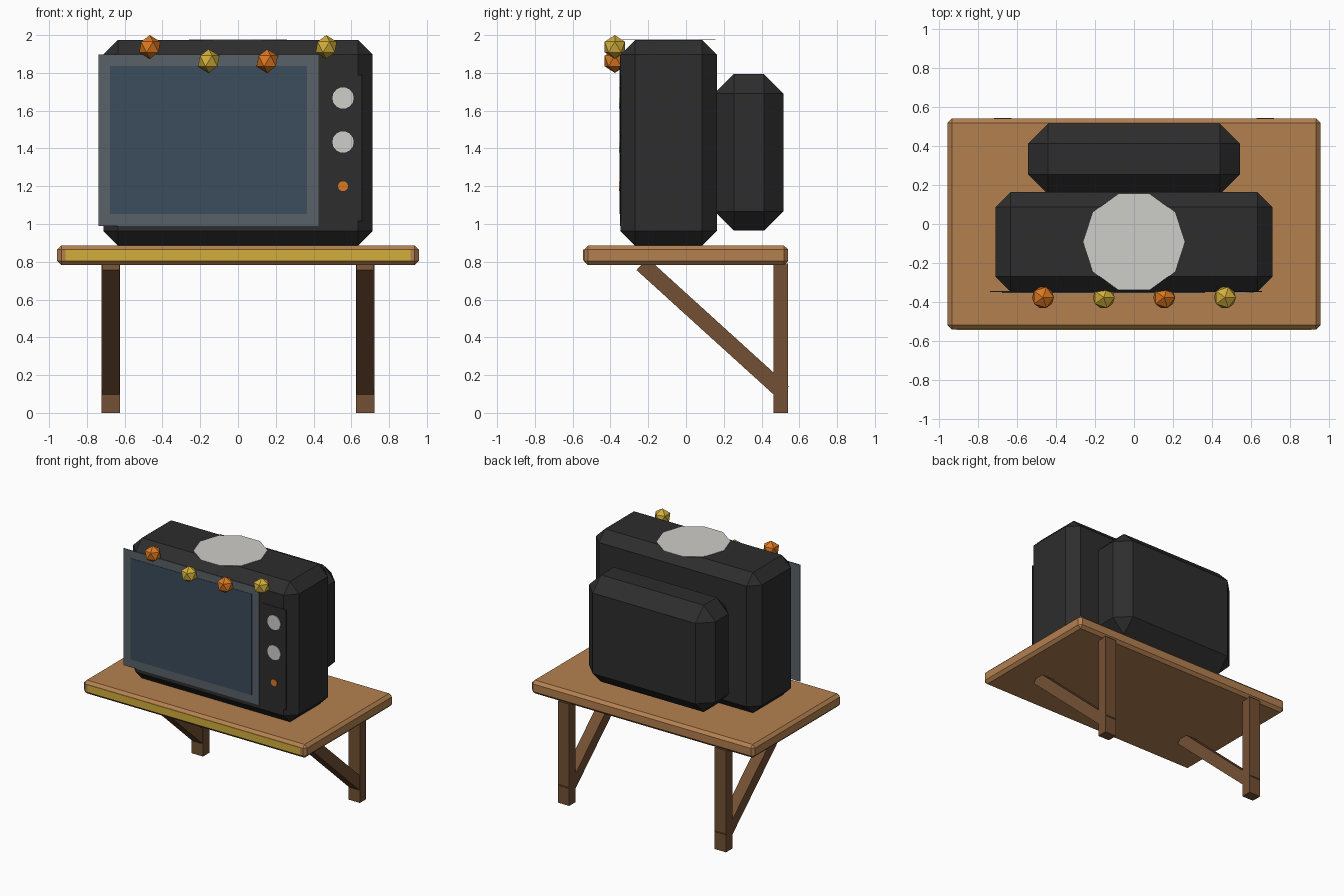
import bpy, bmesh, math
from mathutils import Matrix, Vector

if "Cube" in bpy.data.objects:
    bpy.data.objects.remove(bpy.data.objects["Cube"])


def material(name, hexcol):
    def lin(c):
        c /= 255
        return c / 12.92 if c <= 0.04045 else ((c + 0.055) / 1.055) ** 2.4
    m = bpy.data.materials.new(name)
    m.diffuse_color = [lin(int(hexcol[i:i + 2], 16)) for i in (0, 2, 4)] + [1]
    m.use_nodes = True
    m.node_tree.nodes["Principled BSDF"].inputs["Base Color"].default_value = m.diffuse_color
    return m


CASE = material("charcoal case", "2d2d2d")
BEZEL = material("grey bezel", "596168")
SCREEN = material("blue grey screen", "3c4c5c")
SILVER = material("silver", "cecdc9")
WOOD = material("light wood", "b48050")
DARK_WOOD = material("dark wood", "735034")
GOLD = material("gold", "d2ae3a")
ORANGE = material("orange", "dc7820")


def finish(name, bm, mat):
    me = bpy.data.meshes.new(name)
    bmesh.ops.recalc_face_normals(bm, faces=bm.faces)
    bm.to_mesh(me)
    bm.free()
    me.materials.append(mat)
    ob = bpy.data.objects.new(name, me)
    bpy.context.collection.objects.link(ob)
    return ob


def box(name, x, y, z, mat, chamfer=0):
    """Box from (min, max) ranges, with an optional one-step chamfer."""
    bm = bmesh.new()
    bmesh.ops.create_cube(bm, size=1)
    for v in bm.verts:
        v.co = [r[0] + (c + 0.5) * (r[1] - r[0]) for c, r in zip(v.co, (x, y, z))]
    if chamfer:
        bmesh.ops.bevel(bm, geom=bm.edges[:], offset=chamfer, segments=1,
                        profile=0.5, affect='EDGES')
    return finish(name, bm, mat)


def disc(name, centre, radius, sides, mat, depth=0.004, facing_front=True):
    bm = bmesh.new()
    rot = Matrix.Rotation(math.pi / 2, 4, 'X') if facing_front else Matrix()
    bmesh.ops.create_cone(bm, cap_ends=True, segments=sides, radius1=radius,
                          radius2=radius, depth=depth)
    # put the first corner on the +x axis
    first = max(bm.verts, key=lambda v: v.co.x).co
    turn = Matrix.Rotation(-math.atan2(first.y, first.x), 4, 'Z')
    bmesh.ops.transform(bm, matrix=Matrix.Translation(centre) @ rot @ turn, verts=bm.verts)
    return finish(name, bm, mat)


# Shelf with gold front strip
box("shelf_board", (-0.957, 0.957), (-0.541, 0.541), (0.783, 0.886), WOOD, 0.022)
box("shelf_front_strip", (-0.912, 0.912), (-0.545, -0.539), (0.806, 0.865), GOLD)

# Wall posts and diagonal braces
top, low = Vector((0, -0.233, 0.788)), Vector((0, 0.516, 0.108))
for side, label in ((-1, "left"), (1, "right")):
    cx = side * 0.673
    box(label + "_post", (cx - 0.049, cx + 0.049), (0.463, 0.541), (0, 0.79), DARK_WOOD)
    length = (low - top).length
    brace = box(label + "_brace", (-0.045, 0.045), (-length / 2, length / 2),
                (-0.043, 0.043), DARK_WOOD)
    d = low - top
    brace.matrix_world = (Matrix.Translation((top + low) / 2 + Vector((cx, 0, 0)))
                          @ Matrix.Rotation(math.atan2(d.z, d.y), 4, 'X'))

# Television case and rear housing
box("case", (-0.712, 0.712), (-0.346, 0.163), (0.885, 1.975), CASE, 0.077)
box("rear_housing", (-0.543, 0.543), (0.152, 0.515), (0.965, 1.794), CASE, 0.102)

# Screen, bezel and control panel plates
box("bezel", (-0.738, 0.427), (-0.350, -0.345), (0.99, 1.897), BEZEL)
box("screen", (-0.677, 0.365), (-0.353, -0.349), (1.052, 1.836), SCREEN)
box("control_panel", (0.455, 0.657), (-0.350, -0.345), (1.015, 1.79), CASE)

# Knobs and indicator
disc("upper_knob", (0.556, -0.352, 1.667), 0.057, 14, SILVER)
disc("lower_knob", (0.556, -0.352, 1.434), 0.057, 14, SILVER)
disc("indicator", (0.556, -0.352, 1.2), 0.027, 10, ORANGE)

# Round plate on top
disc("top_plate", (0, -0.092, 1.976), 0.26, 10, SILVER, facing_front=False)

# Garland baubles
for i, (x, z) in enumerate(((-0.467, 1.937), (-0.155, 1.863), (0.155, 1.863), (0.467, 1.937))):
    bm = bmesh.new()
    bmesh.ops.create_icosphere(bm, subdivisions=1, radius=0.063,
                               matrix=Matrix.Translation((x, -0.377, z)))
    finish(f"bauble_{i + 1}", bm, GOLD if i % 2 else ORANGE)
